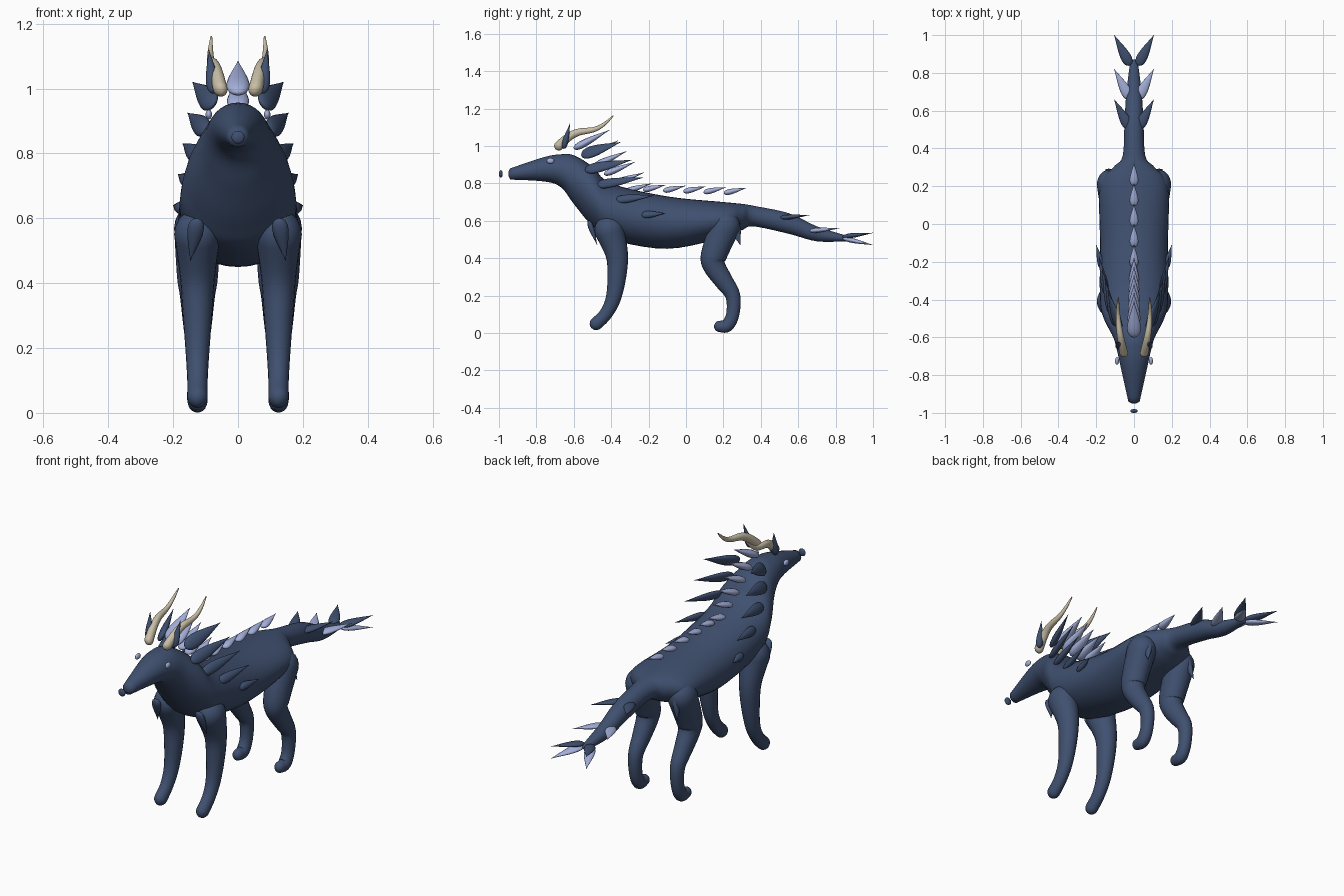
import bpy, bmesh
from math import sin, cos, pi
from mathutils import Vector

cube = bpy.data.objects.get("Cube")
if cube:
    bpy.data.objects.remove(cube)

X_AXIS = Vector((1, 0, 0))
Z_AXIS = Vector((0, 0, 1))


def material(name, red, green, blue):
    mat = bpy.data.materials.new(name)
    mat.use_nodes = True
    color = (red, green, blue, 1)
    mat.diffuse_color = color
    mat.node_tree.nodes["Principled BSDF"].inputs["Base Color"].default_value = color
    return mat


NAVY = material("navy hide", 0.05, 0.08, 0.16)
PALE = material("pale periwinkle", 0.37, 0.43, 0.7)
BONE = material("bone", 0.58, 0.52, 0.38)


def ring(center, across, up, width, height, count=20):
    """Elliptical cross-section around a center."""
    width, height = max(width, 0.001), max(height, 0.001)
    angles = [2 * pi * i / count for i in range(count)]
    return [center + across * width * cos(a) + up * height * sin(a) for a in angles]


def skin(name, rings, mat):
    """Join a list of cross-sections into one smooth closed surface."""
    bm = bmesh.new()
    loops = [[bm.verts.new(point) for point in section] for section in rings]
    for lower, upper in zip(loops, loops[1:]):
        for i in range(len(lower)):
            bm.faces.new((lower[i - 1], lower[i], upper[i], upper[i - 1]))
    bm.faces.new(loops[0])
    bm.faces.new(loops[-1])
    bmesh.ops.recalc_face_normals(bm, faces=bm.faces)
    mesh = bpy.data.meshes.new(name)
    bm.to_mesh(mesh)
    bm.free()
    mesh.materials.append(mat)
    for face in mesh.polygons:
        face.use_smooth = True
    bpy.context.collection.objects.link(bpy.data.objects.new(name, mesh))


def catmull_rom(before, start, end, after, t):
    leave, arrive = (end - before) / 2, (after - start) / 2
    bend = 3 * (end - start) - 2 * leave - arrive
    settle = 2 * (start - end) + leave + arrive
    return start + t * (leave + t * (bend + t * settle))


def refine(stations, steps=5):
    """Smoothly interpolate whole station tuples."""
    padded = [stations[0], *stations, stations[-1]]
    result = []
    for window in zip(padded, padded[1:], padded[2:], padded[3:]):
        for step in range(steps):
            result.append([catmull_rom(*values, step / steps) for values in zip(*window)])
    return result + [list(stations[-1])]


def dome(end, neighbour):
    """Stations that round off a tube beyond its end."""
    center, radius = Vector(end[:3]), end[3]
    outward = (center - Vector(neighbour[:3])).normalized()
    angles = [pi / 2 * k / 5 for k in range(1, 6)]
    return [[*(center + outward * radius * sin(a)), radius * cos(a)] for a in angles]


def limb(name, stations, mat, side):
    """Round-ended tube through x, y, z, radius stations, slightly narrow sideways."""
    path = refine(stations)
    path = dome(path[0], path[1])[::-1] + path + dome(path[-1], path[-2])
    rings = []
    for i, (x, y, z, radius) in enumerate(path):
        before, after = path[max(i - 1, 0)], path[min(i + 1, len(path) - 1)]
        up = Vector((0, before[2] - after[2], after[1] - before[1])).normalized()
        rings.append(ring(Vector((side * x, y, z)), X_AXIS, up, radius * 0.9, radius))
    skin(name, rings, mat)


def leaf(name, base, tip, width, thickness, mat, broad=X_AXIS, side=1):
    """Flattened teardrop spike; broad is the direction of its wide side."""
    mirror = Vector((side, 1, 1))
    base, tip, broad = Vector(base) * mirror, Vector(tip) * mirror, Vector(broad) * mirror
    along = tip - base
    normal = along.cross(broad).normalized()
    across = normal.cross(along).normalized()
    rings = []
    for k in range(17):
        t = (k / 16) ** 1.5
        swell = sin(pi * t ** 0.5)
        rings.append(ring(base + along * t, across, normal, width * swell, thickness * swell, 12))
    skin(name, rings, mat)


def ball(name, center, size, mat):
    bpy.ops.mesh.primitive_uv_sphere_add(radius=1, location=center, scale=size)
    ob = bpy.context.object
    ob.name = name
    ob.data.materials.append(mat)
    bpy.ops.object.shade_smooth()


# Body from snout to tail: y, underside, top, half width
body = refine([
    (-0.94, 0.82, 0.88, 0.03), (-0.76, 0.81, 0.94, 0.07), (-0.67, 0.78, 0.955, 0.09),
    (-0.6, 0.69, 0.95, 0.11), (-0.5, 0.57, 0.89, 0.16), (-0.4, 0.5, 0.8, 0.18),
    (-0.1, 0.45, 0.73, 0.18), (0.2, 0.51, 0.7, 0.18), (0.3, 0.55, 0.69, 0.11),
    (0.36, 0.57, 0.68, 0.06), (0.55, 0.53, 0.64, 0.05), (0.7, 0.49, 0.57, 0.04),
    (0.86, 0.49, 0.52, 0.02)])
snout_tip, tail_tip = (-0.95, 0.84, 0.86, 0.01), (0.87, 0.5, 0.51, 0.01)
skin("body", [ring(Vector((0, y, (low + high) / 2)), X_AXIS, Z_AXIS, width, (high - low) / 2, 32)
              for y, low, high, width in [snout_tip, *body, tail_tip]], NAVY)
ball("nose", (0, -0.99, 0.85), (0.02, 0.01, 0.02), NAVY)

# Leg paths: y, z, radius
front_leg = [(-0.41, 0.55, 0.08), (-0.37, 0.42, 0.06), (-0.37, 0.3, 0.05),
             (-0.39, 0.18, 0.04), (-0.43, 0.1, 0.035), (-0.48, 0.05, 0.035)]
hind_leg = [(0.21, 0.57, 0.08), (0.15, 0.42, 0.07), (0.15, 0.36, 0.06), (0.2, 0.28, 0.05),
            (0.25, 0.2, 0.04), (0.25, 0.1, 0.035), (0.22, 0.04, 0.035), (0.18, 0.035, 0.03)]

# Wavy horn sweeping backwards and thinning to a point
horn = []
for k in range(9):
    t = k / 8
    horn.append((0.055 + 0.03 * sin(2 * t), 0.29 * t - 0.68,
                 1 + 0.16 * t + 0.02 * sin(2 * pi * t), 0.003 + 0.022 * (1 - t) ** 0.7))

# Tail fins: name, y, z, rise towards the tip, colour
fins = [("upper", 0.5, 0.615, 0.015, NAVY), ("middle", 0.66, 0.545, 0.015, PALE),
        ("tip_upper", 0.84, 0.515, 0.02, NAVY), ("tip_lower", 0.84, 0.505, -0.035, PALE)]

for side, word in ((1, "left"), (-1, "right")):
    for part, path in (("front_leg", front_leg), ("hind_leg", hind_leg)):
        limb(f"{part}_{word}", [(0.125, *station) for station in path], NAVY, side)
    limb(f"horn_{word}", horn, BONE, side)
    ball(f"eye_{word}", (side * 0.09, -0.725, 0.92), (0.01, 0.02, 0.015), PALE)
    leaf(f"ear_{word}", (0.075, -0.655, 0.985), (0.09, -0.62, 1.12), 0.02, 0.016, NAVY, side=side)

    # Flank spikes step down and back from the nape to the ribs
    for i in range(5):
        base = (0.075 + 0.023 * i, 0.02 * i * i - 0.56, 0.95 - 0.08 * i)
        tip = (0.14 + 0.015 * i, 0.06 * i - 0.35, 1.02 - 0.095 * i)
        leaf(f"mane_spike_{word}_{i}", base, tip, 0.036 - 0.004 * i, 0.017, NAVY, (-0.5, 0, 0.8), side)

    leaf(f"chest_spike_{word}", (0.125, -0.52, 0.6), (0.147, -0.475, 0.47), 0.025, 0.015, NAVY, side=side)
    leaf(f"hip_spike_{word}", (0.12, 0.25, 0.6), (0.15, 0.29, 0.47), 0.03, 0.02, NAVY, (0, 1, 0), side)
    for part, y, z, rise, mat in fins:
        leaf(f"tail_fin_{part}_{word}", (0.02, y, z), (0.105, y + 0.16, z + rise),
             0.028, 0.013, mat, side=side)

# Pale crest along the neck, then small spikes along the back
for i in range(6):
    base = (0, 0.054 * i - 0.6, 0.985 - 0.046 * i)
    tip = (0, 0.046 * i - 0.41, 1.085 - 0.057 * i)
    leaf(f"crest_spike_{i}", base, tip, 0.036 - 0.002 * i, 0.02 - 0.001 * i, PALE)
for i in range(5):
    y, z = 0.108 * i - 0.23, 0.763 - 0.004 * i
    leaf(f"back_spike_{i}", (0, y, z), (0, y + 0.12, z + 0.028), 0.023, 0.015, PALE)
